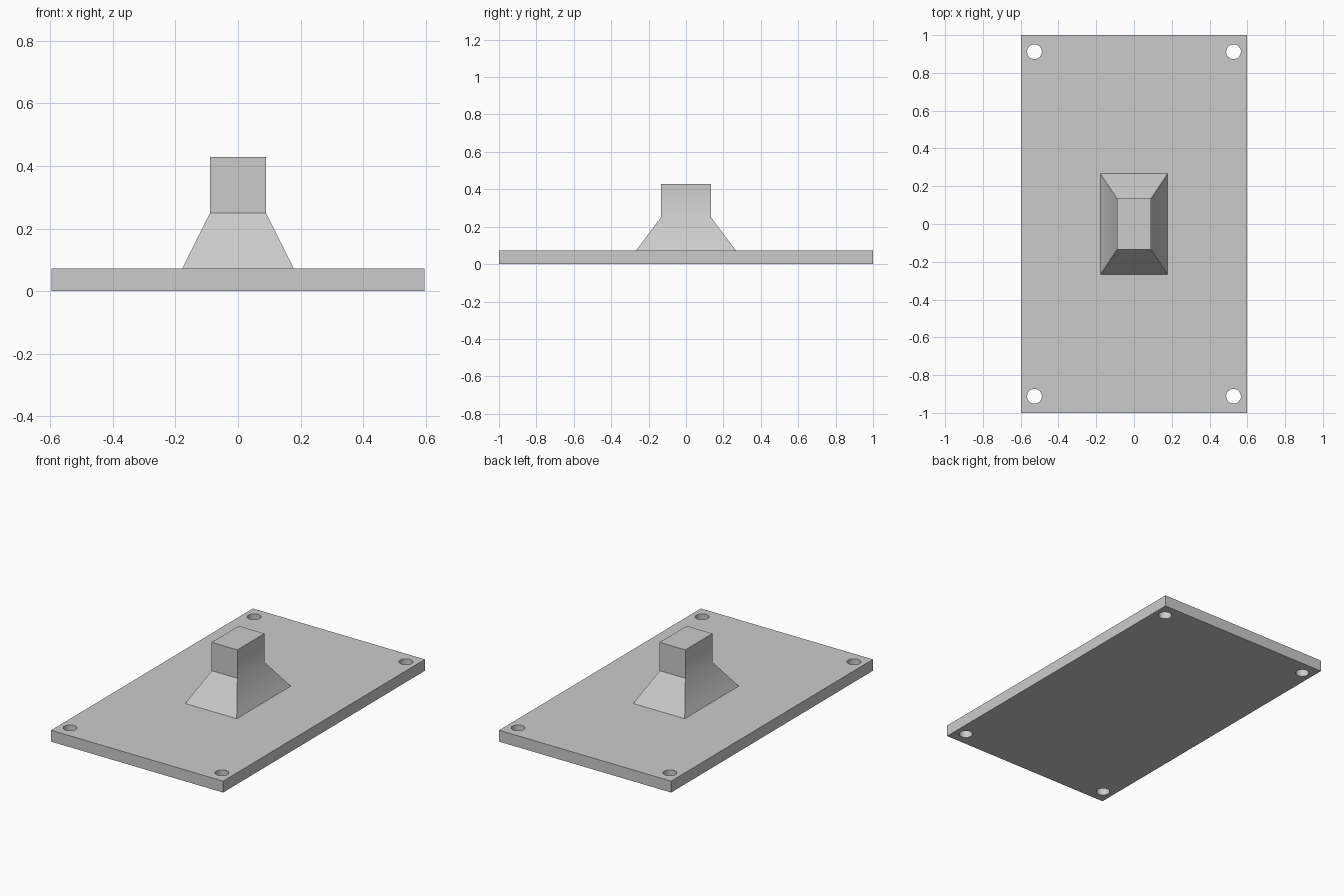
import bpy
import bmesh
from math import radians

cube = bpy.data.objects.get("Cube")
if cube:
    bpy.data.objects.remove(cube, do_unlink=True)

# Overall dimensions
PLATE_X, PLATE_Y, PLATE_Z = 0.597, 1.0, 0.0715
HOLE_X, HOLE_Y, HOLE_R = 0.527, 0.912, 0.039
NECK_Z, TOP_Z = 0.25, 0.4285

grey = bpy.data.materials.new("plain grey")
grey.use_nodes = True
grey.diffuse_color = (0.6, 0.6, 0.6, 1)
grey.node_tree.nodes["Principled BSDF"].inputs["Base Color"].default_value = grey.diffuse_color


def add_object(name, bm):
    """Turn a bmesh into a grey scene object."""
    bmesh.ops.recalc_face_normals(bm, faces=bm.faces)
    mesh = bpy.data.meshes.new(name)
    bm.to_mesh(mesh)
    bm.free()
    mesh.materials.append(grey)
    obj = bpy.data.objects.new(name, mesh)
    bpy.context.collection.objects.link(obj)
    return obj


def loft(name, sections):
    """Stack rectangles given as (half width, half depth, height)."""
    bm = bmesh.new()
    rings = [[bm.verts.new((sx * x, sy * y, z))
              for sx, sy in ((-1, -1), (1, -1), (1, 1), (-1, 1))]
             for x, y, z in sections]
    for low, high in zip(rings, rings[1:]):
        for i in range(4):
            j = (i + 1) % 4
            bm.faces.new((low[i], low[j], high[j], high[i]))
    bm.faces.new(rings[0])
    bm.faces.new(rings[-1])
    return add_object(name, bm)


def smooth(obj):
    bpy.ops.object.select_all(action="DESELECT")
    obj.select_set(True)
    bpy.context.view_layer.objects.active = obj
    bpy.ops.object.shade_smooth_by_angle(angle=radians(30))


# Base plate
plate = loft("base_plate", [(PLATE_X, PLATE_Y, 0), (PLATE_X, PLATE_Y, PLATE_Z)])

# Corner screw holes, cut through the plate
bm = bmesh.new()
for sx in (-1, 1):
    for sy in (-1, 1):
        peg = bmesh.ops.create_cone(bm, cap_ends=True, segments=32,
                                    radius1=HOLE_R, radius2=HOLE_R, depth=0.3)
        bmesh.ops.translate(bm, verts=peg["verts"], vec=(sx * HOLE_X, sy * HOLE_Y, 0))
cutter = add_object("hole_cutter", bm)
cutter.hide_render = True
cut = plate.modifiers.new("corner holes", "BOOLEAN")
cut.operation = "DIFFERENCE"
cut.solver = "EXACT"
cut.object = cutter
bpy.context.view_layer.objects.active = plate
bpy.ops.object.modifier_apply(modifier=cut.name)
bpy.data.objects.remove(cutter, do_unlink=True)
smooth(plate)

# Pedestal: flared foot below a straight post
pedestal = loft("pedestal", [(0.1785, 0.268, PLATE_Z),
                             (0.089, 0.134, NECK_Z),
                             (0.089, 0.134, TOP_Z)])
smooth(pedestal)
